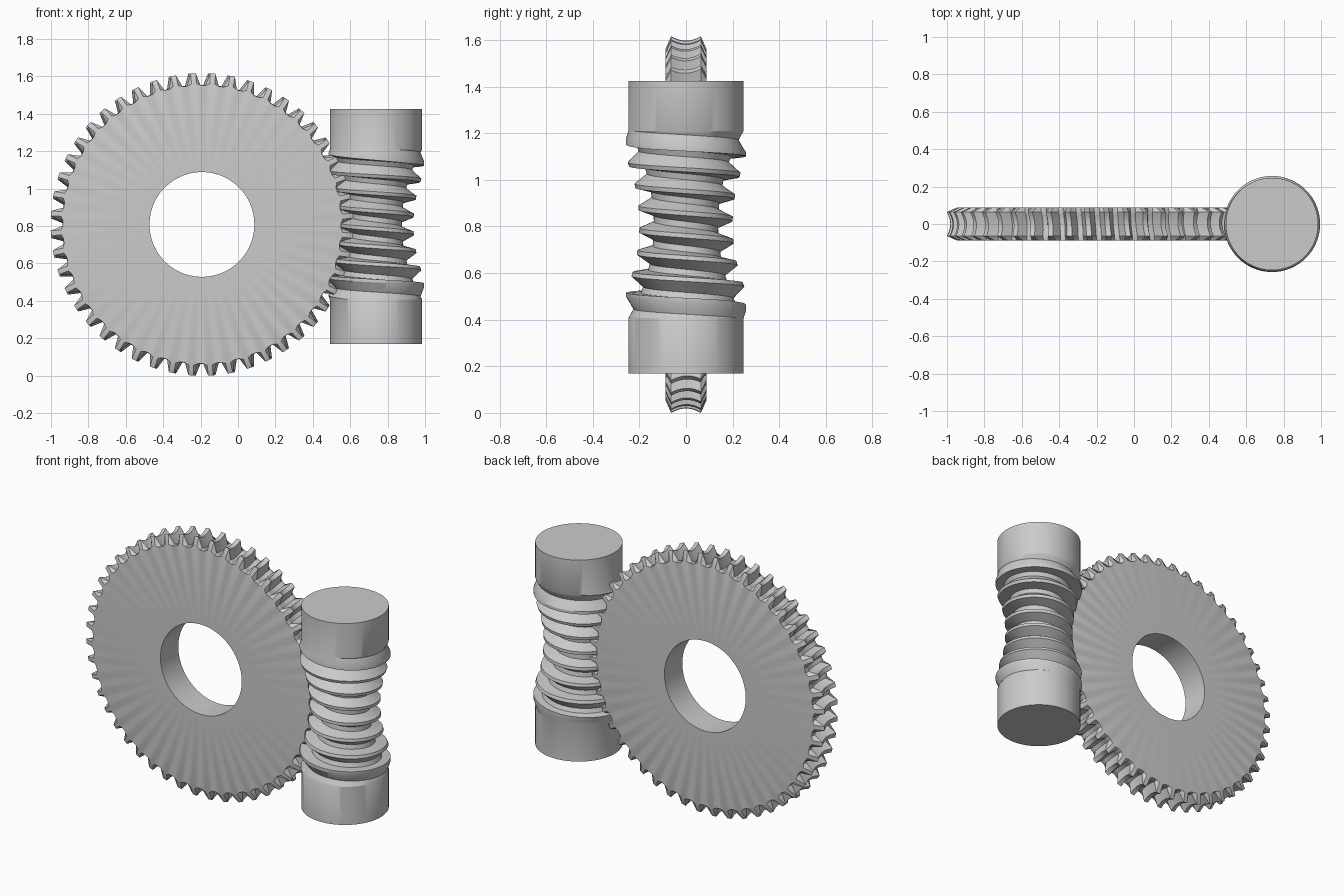
import bpy, bmesh, math

if "Cube" in bpy.data.objects:
    bpy.data.objects.remove(bpy.data.objects["Cube"])

TEETH = 48
CX, CZ = -0.193, 0.808          # wheel centre (also the height of the worm throat)
WORM_X = 0.738
DIST = WORM_X - CX              # distance between the two axes
TAU = 2 * math.pi


def finish(name, bm, angle):
    bmesh.ops.remove_doubles(bm, verts=bm.verts, dist=1e-5)
    bmesh.ops.recalc_face_normals(bm, faces=bm.faces)
    mesh = bpy.data.meshes.new(name)
    bm.to_mesh(mesh)
    bm.free()
    obj = bpy.data.objects.new(name, mesh)
    bpy.context.collection.objects.link(obj)
    bpy.ops.object.select_all(action='DESELECT')
    obj.select_set(True)
    bpy.context.view_layer.objects.active = obj
    bpy.ops.object.shade_smooth_by_angle(angle=math.radians(angle))
    return obj


def grid_faces(bm, rows, close_around=False, close_rows=False):
    n, m = len(rows), len(rows[0])
    for i in range(n if close_rows else n - 1):
        for j in range(m if close_around else m - 1):
            a, b = rows[i], rows[(i + 1) % n]
            k = (j + 1) % m
            bm.faces.new((a[j], a[k], b[k], b[j]))


# Wheel: throated, slightly slanted teeth around a flat disc with a round bore
def wheel_ring(bm, y, root, tip):
    ring = []
    for k in range(TEETH):
        for frac, r in ((-0.36, root), (-0.13, tip), (0.13, tip), (0.36, root)):
            a = (k + 0.5 + frac) * TAU / TEETH + y / (0.19 * TEETH)
            ring.append(bm.verts.new((CX + r * math.cos(a), y, CZ + r * math.sin(a))))
    return ring


bm = bmesh.new()
rings = [wheel_ring(bm, -0.088, 0.28, 0.28), wheel_ring(bm, -0.088, 0.744, 0.754)]
for j in range(-4, 5):
    f = j / 4
    rings.append(wheel_ring(bm, 0.064 * f, 0.734 + 0.012 * f * f, 0.79 + 0.019 * f * f))
rings += [wheel_ring(bm, 0.088, 0.744, 0.754), wheel_ring(bm, 0.088, 0.28, 0.28)]
grid_faces(bm, rings, close_around=True, close_rows=True)
finish("worm_wheel", bm, 25)

# Worm: hourglass screw whose root follows an arc around the wheel centre
SEG = 72
ROOT_ARC, THREAD = DIST - 0.138, 0.062
END_R = 0.247
END_ANGLE = math.acos((DIST - END_R) / ROOT_ARC)
END_Z = ROOT_ARC * math.sin(END_ANGLE)


def worm_point(frac, t, height):
    theta = (frac * TAU - t + math.pi) / TEETH
    theta = max(-END_ANGLE, min(END_ANGLE, theta))
    fade = min(1, (END_ANGLE - abs(theta)) / 0.07)
    arc = ROOT_ARC - height * fade
    r = min(DIST - arc * math.cos(theta), 0.257)
    return (WORM_X + r * math.cos(t), r * math.sin(t), CZ + arc * math.sin(theta))


bm = bmesh.new()
section = ((-0.37, 0), (-0.1, THREAD), (0.1, THREAD), (0.37, 0), (0.63, 0))
rows = []
for i in range(-6 * SEG, 6 * SEG + 1):
    t = i * TAU / SEG
    rows.append([bm.verts.new(worm_point(f, t, h)) for f, h in section])
grid_faces(bm, rows)


# Plain cylindrical ends of the worm
def circle(bm, z):
    return [bm.verts.new((WORM_X + END_R * math.cos(i * TAU / SEG),
                          END_R * math.sin(i * TAU / SEG), z)) for i in range(SEG)]


for z_in, z_out in ((CZ + END_Z, 1.425), (CZ - END_Z, 0.17)):
    inner, outer = circle(bm, z_in), circle(bm, z_out)
    grid_faces(bm, [inner, outer], close_around=True)
    bm.faces.new(outer)
finish("worm_screw", bm, 30)
